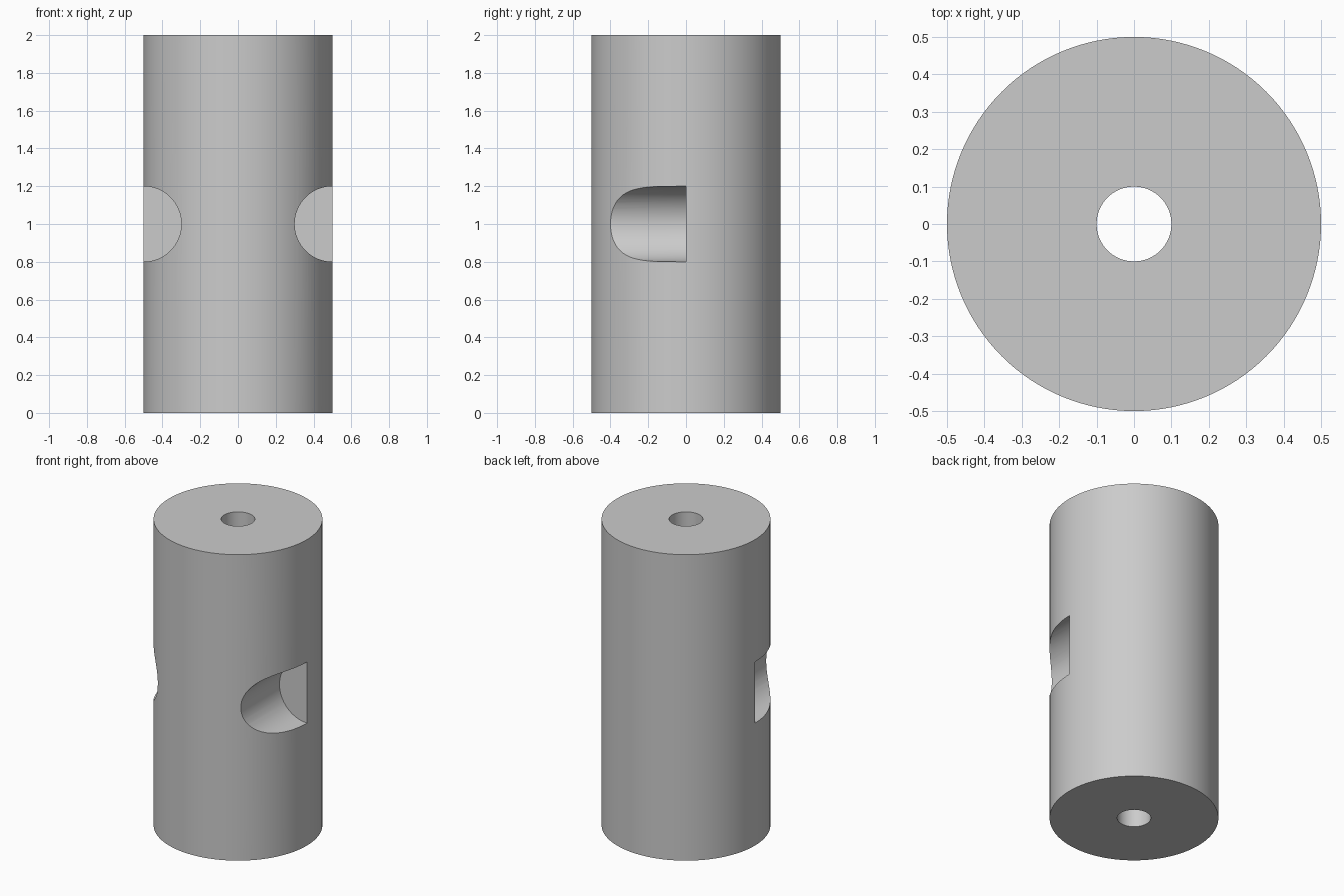
import bpy
import math

cube = bpy.data.objects.get("Cube")
if cube:
    bpy.data.objects.remove(cube, do_unlink=True)

RADIUS, HEIGHT = 0.5, 2.0
BORE_RADIUS, NOTCH_RADIUS = 0.1, 0.2

# Plain grey finish
grey = bpy.data.materials.new("grey")
grey.use_nodes = True
colour = (0.6, 0.6, 0.6, 1)
grey.diffuse_color = colour
grey.node_tree.nodes["Principled BSDF"].inputs["Base Color"].default_value = colour


def cylinder(name, radius, depth, location, sides, tilt=0):
    bpy.ops.mesh.primitive_cylinder_add(
        vertices=sides, radius=radius, depth=depth,
        location=location, rotation=(tilt, 0, 0))
    obj = bpy.context.object
    obj.name = name
    obj.data.materials.append(grey)
    return obj


def cut(body, cutter):
    cutter.hide_render = True
    mod = body.modifiers.new(cutter.name, "BOOLEAN")
    mod.operation = "DIFFERENCE"
    mod.solver = "EXACT"
    mod.object = cutter
    bpy.ops.object.select_all(action="DESELECT")
    body.select_set(True)
    bpy.context.view_layer.objects.active = body
    bpy.ops.object.modifier_apply(modifier=mod.name)
    bpy.data.objects.remove(cutter, do_unlink=True)


# Main round body
body = cylinder("cylinder_body", RADIUS, HEIGHT, (0, 0, HEIGHT / 2), 128)

# Bore running the full height
cut(body, cylinder("bore", BORE_RADIUS, HEIGHT + 0.2, (0, 0, HEIGHT / 2), 64))

# Round side notches, open to the front and ending at the middle
for side, name in ((-1, "right_notch"), (1, "left_notch")):
    cut(body, cylinder(name, NOTCH_RADIUS, 1, (side * RADIUS, -0.5, HEIGHT / 2),
                       64, math.pi / 2))

# Smooth walls with crisp rims
bpy.ops.object.shade_smooth_by_angle(angle=math.radians(30))
